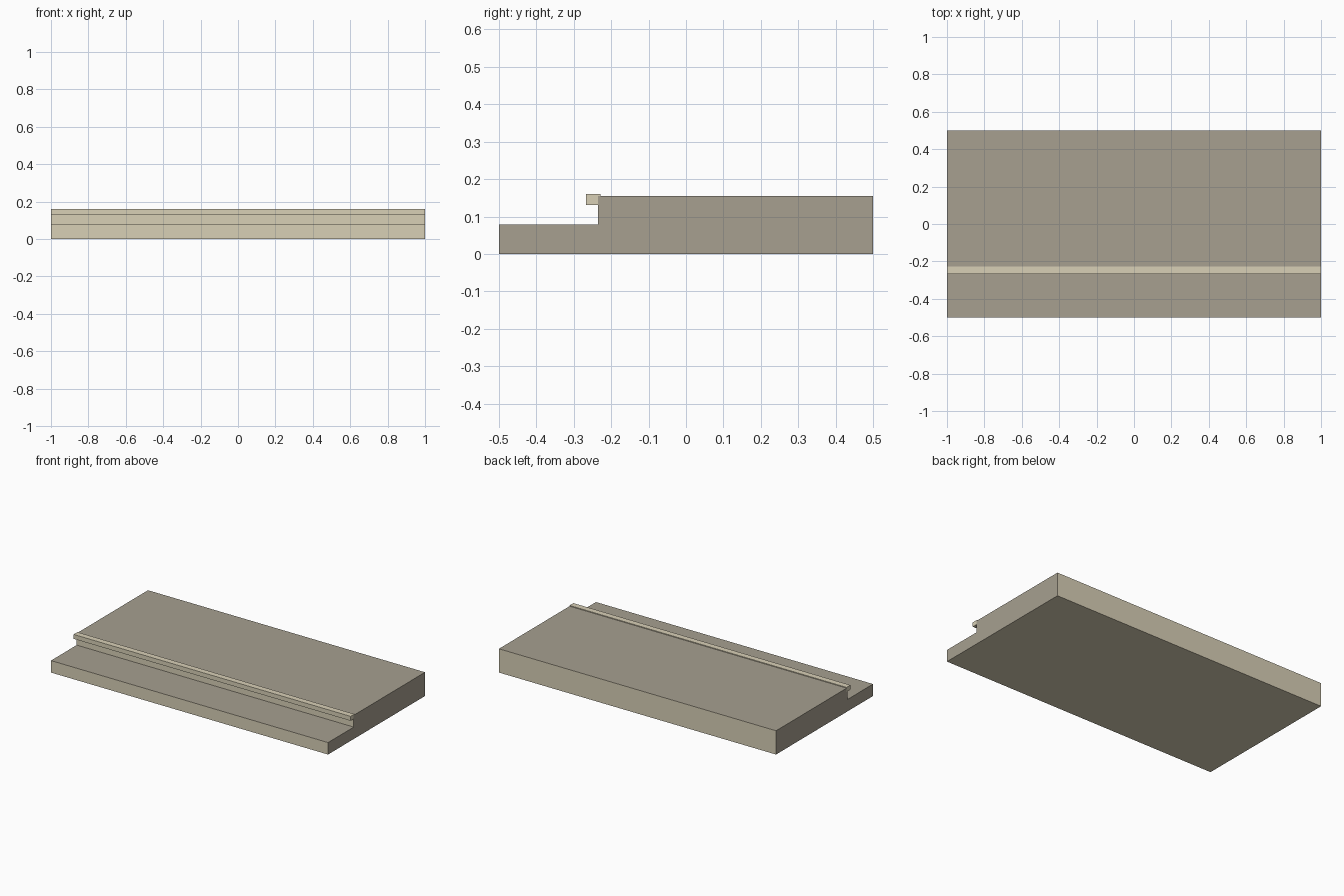
import bpy, bmesh

if "Cube" in bpy.data.objects:
    bpy.data.objects.remove(bpy.data.objects["Cube"])


def material(name, rgb):
    m = bpy.data.materials.new(name)
    m.diffuse_color = (*rgb, 1)
    m.use_nodes = True
    m.node_tree.nodes["Principled BSDF"].inputs["Base Color"].default_value = m.diffuse_color
    return m


stone_light = material("light_stone", (0.69, 0.63, 0.47))
stone_dark = material("dark_stone", (0.385, 0.35, 0.277))


def extrude_profile(name, points, mats):
    """Extrude a (y, z) profile across the full width in x."""
    bm = bmesh.new()
    face = bm.faces.new([bm.verts.new((-1, y, z)) for y, z in points])
    new = bmesh.ops.extrude_face_region(bm, geom=[face])["geom"]
    bmesh.ops.translate(bm, vec=(2, 0, 0),
                        verts=[v for v in new if isinstance(v, bmesh.types.BMVert)])
    bmesh.ops.recalc_face_normals(bm, faces=bm.faces)
    # front, back and bottom use the first material, treads and ends the last
    for f in bm.faces:
        light = abs(f.normal.y) > 0.5 or f.normal.z < -0.5
        f.material_index = 0 if light else len(mats) - 1
    me = bpy.data.meshes.new(name)
    bm.to_mesh(me)
    bm.free()
    for m in mats:
        me.materials.append(m)
    ob = bpy.data.objects.new(name, me)
    bpy.context.collection.objects.link(ob)
    return ob


# two-level step: light risers and underside, dark treads and ends
extrude_profile("step_body",
                [(-0.5, 0), (0.5, 0), (0.5, 0.155), (-0.235, 0.155),
                 (-0.235, 0.078), (-0.5, 0.078)],
                [stone_light, stone_dark])

# square nosing strip along the upper tread edge
extrude_profile("nosing_strip",
                [(-0.267, 0.131), (-0.228, 0.131), (-0.228, 0.16), (-0.267, 0.16)],
                [stone_light])
